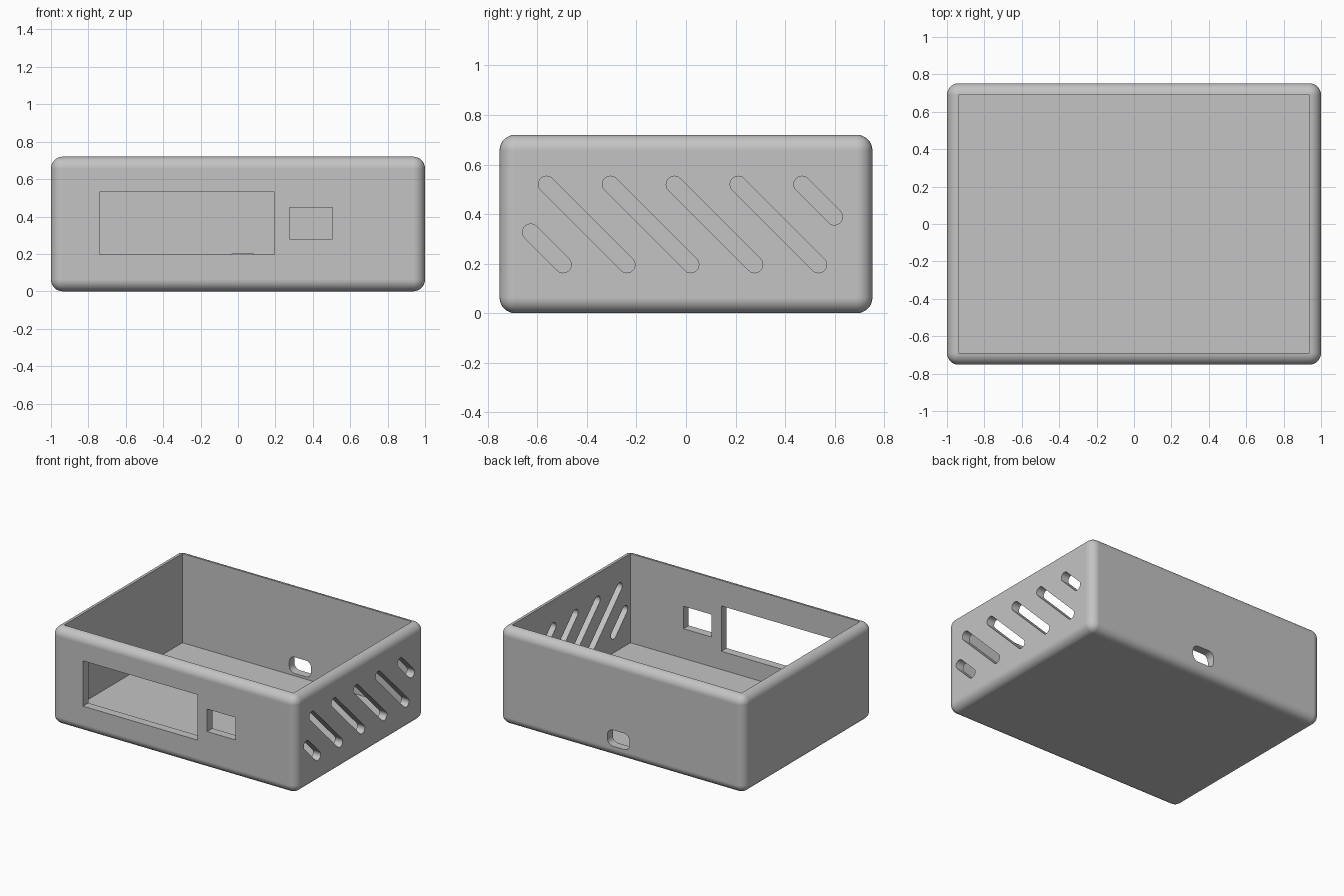
import bpy
import bmesh
import math
from mathutils import Vector

if "Cube" in bpy.data.objects:
    bpy.data.objects.remove(bpy.data.objects["Cube"], do_unlink=True)

WIDTH, DEPTH, HEIGHT = 2.0, 1.505, 0.72
WALL, FLOOR, ROUND = 0.062, 0.062, 0.063

grey = bpy.data.materials.new("light_grey_plastic")
grey.use_nodes = True
colour = (0.55, 0.55, 0.55, 1)
grey.diffuse_color = colour
grey.node_tree.nodes["Principled BSDF"].inputs["Base Color"].default_value = colour


def add_object(name, bm):
    bmesh.ops.recalc_face_normals(bm, faces=bm.faces)
    mesh = bpy.data.meshes.new(name)
    bm.to_mesh(mesh)
    bm.free()
    mesh.materials.append(grey)
    obj = bpy.data.objects.new(name, mesh)
    bpy.context.collection.objects.link(obj)
    return obj


def block(name, low, high, radius=0):
    """Box between two corners, optionally with all edges rounded."""
    low, high = Vector(low), Vector(high)
    bm = bmesh.new()
    bmesh.ops.create_cube(bm, size=1)
    bmesh.ops.scale(bm, vec=high - low, verts=bm.verts)
    bmesh.ops.translate(bm, vec=(low + high) / 2, verts=bm.verts)
    if radius:
        bmesh.ops.bevel(bm, geom=bm.edges[:], offset=radius, segments=8,
                        profile=0.5, affect='EDGES')
    return add_object(name, bm)


def prism(name, outline, to_3d, step):
    """Extrude a flat outline, placed in space by to_3d, along step."""
    bm = bmesh.new()
    face = bm.faces.new([bm.verts.new(to_3d(u, v)) for u, v in outline])
    extruded = bmesh.ops.extrude_face_region(bm, geom=[face])["geom"]
    moved = [v for v in extruded if isinstance(v, bmesh.types.BMVert)]
    bmesh.ops.translate(bm, vec=step, verts=moved)
    return add_object(name, bm)


def rounded_outline(centres, radius, start, sweep, steps):
    """Arcs round successive centres, joined by straight sides."""
    points = []
    for i, (u, v) in enumerate(centres):
        for k in range(steps + 1):
            a = start + sweep * (i + k / steps)
            points.append((u + radius * math.cos(a), v + radius * math.sin(a)))
    return points


# Rounded outer body
case = block("enclosure_case", (-WIDTH / 2, -DEPTH / 2, 0),
             (WIDTH / 2, DEPTH / 2, HEIGHT), ROUND)

# Open-topped cavity
inner_x, inner_y = WIDTH / 2 - WALL, DEPTH / 2 - WALL
cutters = [block("cavity_cutter", (-inner_x, -inner_y, FLOOR), (inner_x, inner_y, 1))]

# Display window and small switch opening in the front wall
for name, x0, x1, z0, z1 in (("window_cutter", -0.74, 0.195, 0.197, 0.532),
                             ("switch_cutter", 0.275, 0.505, 0.281, 0.447)):
    cutters.append(block(name, (x0, -0.85, z0), (x1, -0.6, z1)))

# Rounded cable port in the back wall
r = 0.045
corners = [(0.07, 0.155), (-0.02, 0.155), (-0.02, 0.125), (0.07, 0.125)]
cutters.append(prism("port_cutter", rounded_outline(corners, r, 0, math.pi / 2, 6),
                     lambda u, v: (u, 0.6, v), (0, 0.25, 0)))

# Diagonal vent slots in the left wall: top end (y, z) and diagonal drop
TOP, DROP, PITCH = 0.52, 0.324, 0.258
slots = [(-0.563 + PITCH * i, TOP, DROP) for i in range(4)]
slots += [(-0.627, 0.327, 0.131), (0.468, TOP, 0.131)]
for y, z, drop in slots:
    ends = [(y, z), (y + drop, z - drop)]
    outline = rounded_outline(ends, 0.033, math.pi / 4, math.pi, 12)
    cutters.append(prism("vent_cutter", outline, lambda u, v: (0.85, u, v), (0.25, 0, 0)))

# Cut all openings, then bake the result and drop the cutters
for cutter in cutters:
    cut = case.modifiers.new(cutter.name, 'BOOLEAN')
    cut.operation = 'DIFFERENCE'
    cut.solver = 'EXACT'
    cut.object = cutter
bpy.ops.object.select_all(action='DESELECT')
case.select_set(True)
bpy.context.view_layer.objects.active = case
for name in [m.name for m in case.modifiers]:
    bpy.ops.object.modifier_apply(modifier=name)
for cutter in cutters:
    bpy.data.objects.remove(cutter, do_unlink=True)

# Smooth rounded edges, crisp openings
bpy.ops.object.shade_smooth_by_angle(angle=math.radians(30))
normals = case.modifiers.new("flat_wall_normals", 'WEIGHTED_NORMAL')
normals.keep_sharp = True
